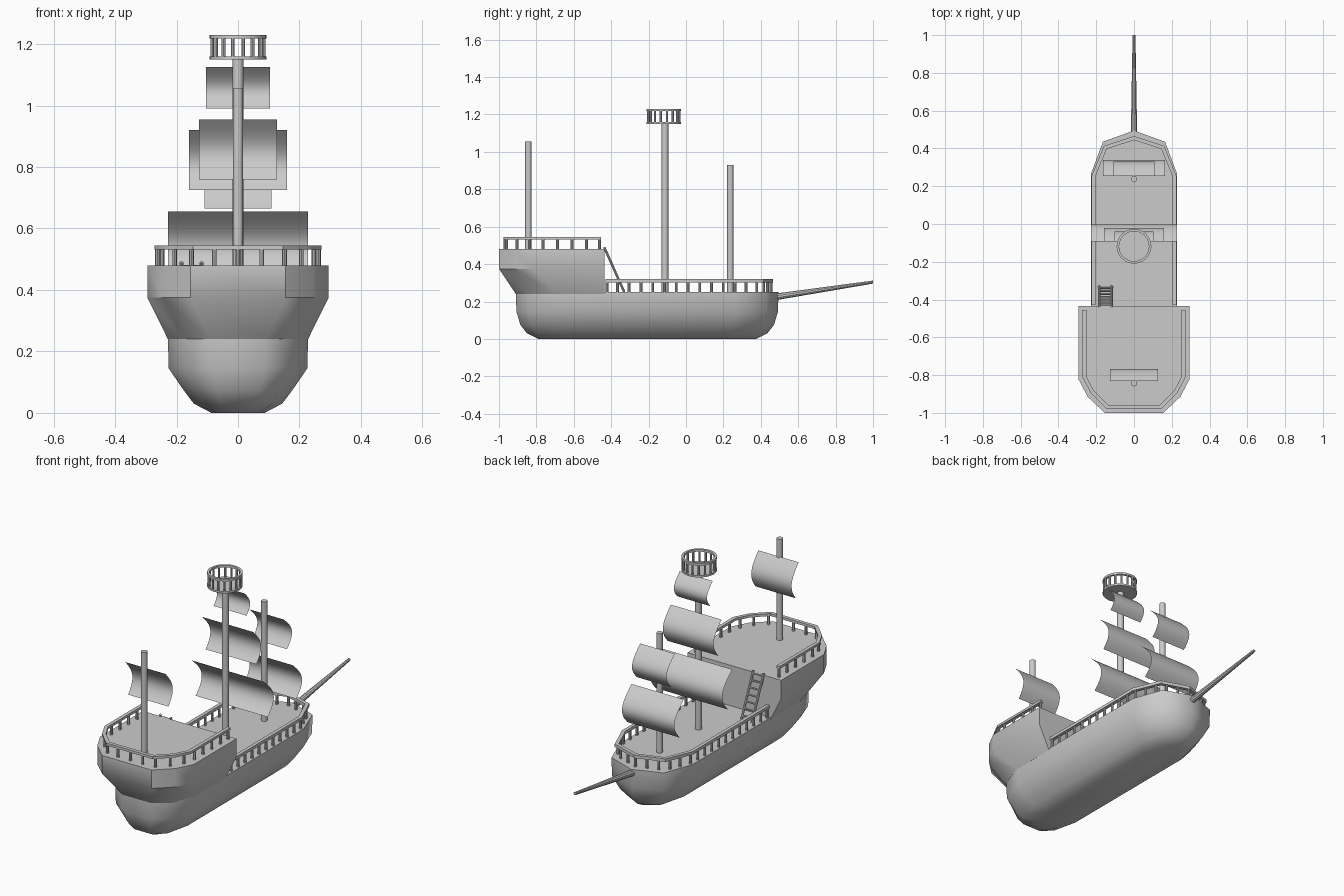
import bpy, bmesh, math
from mathutils import Vector

if "Cube" in bpy.data.objects:
    bpy.data.objects.remove(bpy.data.objects["Cube"])


def finish(bm, name, angle=35, solid=True):
    if solid:
        bmesh.ops.recalc_face_normals(bm, faces=bm.faces)
    me = bpy.data.meshes.new(name)
    bm.to_mesh(me)
    bm.free()
    ob = bpy.data.objects.new(name, me)
    bpy.context.collection.objects.link(ob)
    bpy.ops.object.select_all(action='DESELECT')
    ob.select_set(True)
    bpy.context.view_layer.objects.active = ob
    bpy.ops.object.shade_smooth_by_angle(angle=math.radians(angle))
    return ob


def mirrored(half):
    return half + [(-x, y) for x, y in reversed(half) if abs(x) > 1e-6]


def loft(name, levels, angle=35):
    # levels: list of (z, closed outline)
    bm = bmesh.new()
    rings = [[bm.verts.new((x, y, z)) for x, y in pts] for z, pts in levels]
    n = len(rings[0])
    for a, b in zip(rings, rings[1:]):
        for i in range(n):
            j = (i + 1) % n
            bm.faces.new((a[i], a[j], b[j], b[i]))
    bm.faces.new(rings[0][::-1])
    bm.faces.new(rings[-1])
    return finish(bm, name, angle)


def rod(bm, a, b, r1, r2=None, seg=8):
    a, b = Vector(a), Vector(b)
    d = b - a
    mat = d.to_track_quat('Z', 'Y').to_matrix().to_4x4()
    mat.translation = (a + b) / 2
    bmesh.ops.create_cone(bm, cap_ends=True, segments=seg, radius1=r1,
                          radius2=r1 if r2 is None else r2, depth=d.length, matrix=mat)


def rods(name, items, seg=8):
    bm = bmesh.new()
    for it in items:
        rod(bm, *it, seg=seg)
    return finish(bm, name)


def walk(pts, spacing):
    # evenly spaced points along a polyline
    pts = [Vector(p) for p in pts]
    total = sum((b - a).length for a, b in zip(pts, pts[1:]))
    n = round(total / spacing)
    out = []
    for k in range(n + 1):
        t = min(max(total * k / n, 0.008), total - 0.008)
        for a, b in zip(pts, pts[1:]):
            length = (b - a).length
            if t <= length:
                out.append(a.lerp(b, t / length))
                break
            t -= length
    return out


def railing(name, pts, width, z0, z1, thick, spacing):
    # mitred hand rail
    bm = bmesh.new()
    v = [Vector(p) for p in pts]
    rings = []
    for i, p in enumerate(v):
        d1 = (p - v[i - 1]).normalized() if i else (v[1] - p).normalized()
        d2 = (v[i + 1] - p).normalized() if i < len(v) - 1 else d1
        t = (d1 + d2).normalized()
        off = Vector((-t.y, t.x)) * (width / 2 / t.dot(d1))
        rings.append([bm.verts.new((*q, z)) for q, z in
                      ((p - off, z1 - thick), (p + off, z1 - thick), (p + off, z1), (p - off, z1))])
    for a, b in zip(rings, rings[1:]):
        for i in range(4):
            bm.faces.new((a[i], a[(i + 1) % 4], b[(i + 1) % 4], b[i]))
    bm.faces.new(rings[0])
    bm.faces.new(rings[-1])
    # posts
    for p in walk(pts, spacing):
        rod(bm, (p.x, p.y, z0 - 0.003), (p.x, p.y, z1 - thick / 2), 0.0075)
    return finish(bm, name)


def sail(name, hw, y, z0, z1, depth):
    # thin cloth bulging forward
    bm = bmesh.new()
    n = 12
    rows = []
    for i in range(n + 1):
        t = i / n
        yy = y + depth * math.sin(math.pi * 0.87 * t)
        z = z1 + (z0 - z1) * t
        rows.append([bm.verts.new((s * hw, yy, z)) for s in (-1, 1)])
    for a, b in zip(rows, rows[1:]):
        bm.faces.new((a[0], b[0], b[1], a[1]))
    return finish(bm, name, 60, False)


# hull
deck = [(0, .495), (.165, .435), (.228, .265), (.228, -.70), (.178, -.85), (.09, -.91)]
CY = -.208
def hull_ring(fx, fy):
    return mirrored([(x * fx, CY + (y - CY) * fy) for x, y in deck])
loft("hull", [(0, hull_ring(.38, .83)), (.03, hull_ring(.63, .915)), (.075, hull_ring(.78, .965)),
              (.145, hull_ring(.99, .995)), (.25, hull_ring(1, 1))], 50)

# stern castle
top = mirrored([(.295, -.435), (.295, -.82), (.245, -.915), (.155, -1)])
low = mirrored([(.228, -.435), (.228, -.70), (.178, -.85), (.09, -.91)])
loft("stern_castle", [(.24, low), (.375, top), (.48, top)], 35)

# railings
half = [(0, .455), (.152, .405), (.214, .255), (.214, -.43)]
railing("main_railing", [(-x, y) for x, y in reversed(half)] + half[1:], .02, .25, .32, .017, .062)
aft = [(.262, -.455), (.262, -.81), (.22, -.89), (.142, -.967)]
railing("stern_railing", aft + [(-x, y) for x, y in reversed(aft)], .02, .48, .545, .014, .079)

# masts and bowsprit
rods("stern_mast", [((0, -.843, .47), (0, -.843, 1.055), .017)], 12)
rods("main_mast", [((0, -.112, .24), (0, -.112, 1.155), .018)], 12)
rods("fore_mast", [((0, .237, .24), (0, .237, .93), .0165)], 12)
rods("bowsprit", [((0, .46, .222), (0, 1, .304), .018, .008)], 10)

# sails: half width, y, bottom, top, bulge
for name, *dims in (
        ("stern_sail", .127, -.832, .76, .955, .064),
        ("main_sail_lower", .227, -.092, .44, .655, .09),
        ("main_sail_middle", .16, -.092, .725, .92, .072),
        ("main_sail_upper", .104, -.092, .99, 1.125, .052),
        ("fore_sail_lower", .165, .255, .395, .60, .085),
        ("fore_sail_upper", .109, .255, .665, .845, .075)):
    sail(name, *dims)

# lookout basket
NY, NR, SEG = -.118, .092, 24
def circle(r):
    return [(r * math.cos(2 * math.pi * i / SEG), NY + r * math.sin(2 * math.pi * i / SEG)) for i in range(SEG)]
loft("lookout_floor", [(1.15, circle(NR)), (1.16, circle(NR))])
bm = bmesh.new()
ring = [[bm.verts.new((x, y, z)) for x, y in circle(r)]
        for r, z in ((NR, 1.218), (NR, 1.23), (NR - .013, 1.23), (NR - .013, 1.218))]
for k in range(4):
    a, b = ring[k], ring[(k + 1) % 4]
    for i in range(SEG):
        j = (i + 1) % SEG
        bm.faces.new((a[i], a[j], b[j], b[i]))
finish(bm, "lookout_rim")
posts = []
for i in range(16):
    a = 2 * math.pi * (i + .5) / 16
    x, y = .085 * math.cos(a), NY + .085 * math.sin(a)
    posts.append(((x, y, 1.155), (x, y, 1.222), .006))
rods("lookout_posts", posts)

# ladder up to the stern castle
lo, hi = Vector((0, -.33, .25)), Vector((0, -.437, .49))
parts = [((x, lo.y, lo.z), (x, hi.y, hi.z), .0065) for x in (-.184, -.118)]
for i in range(7):
    p = lo.lerp(hi, (i + .6) / 7)
    parts.append(((-.184, p.y, p.z), (-.118, p.y, p.z), .005))
rods("ladder", parts)
